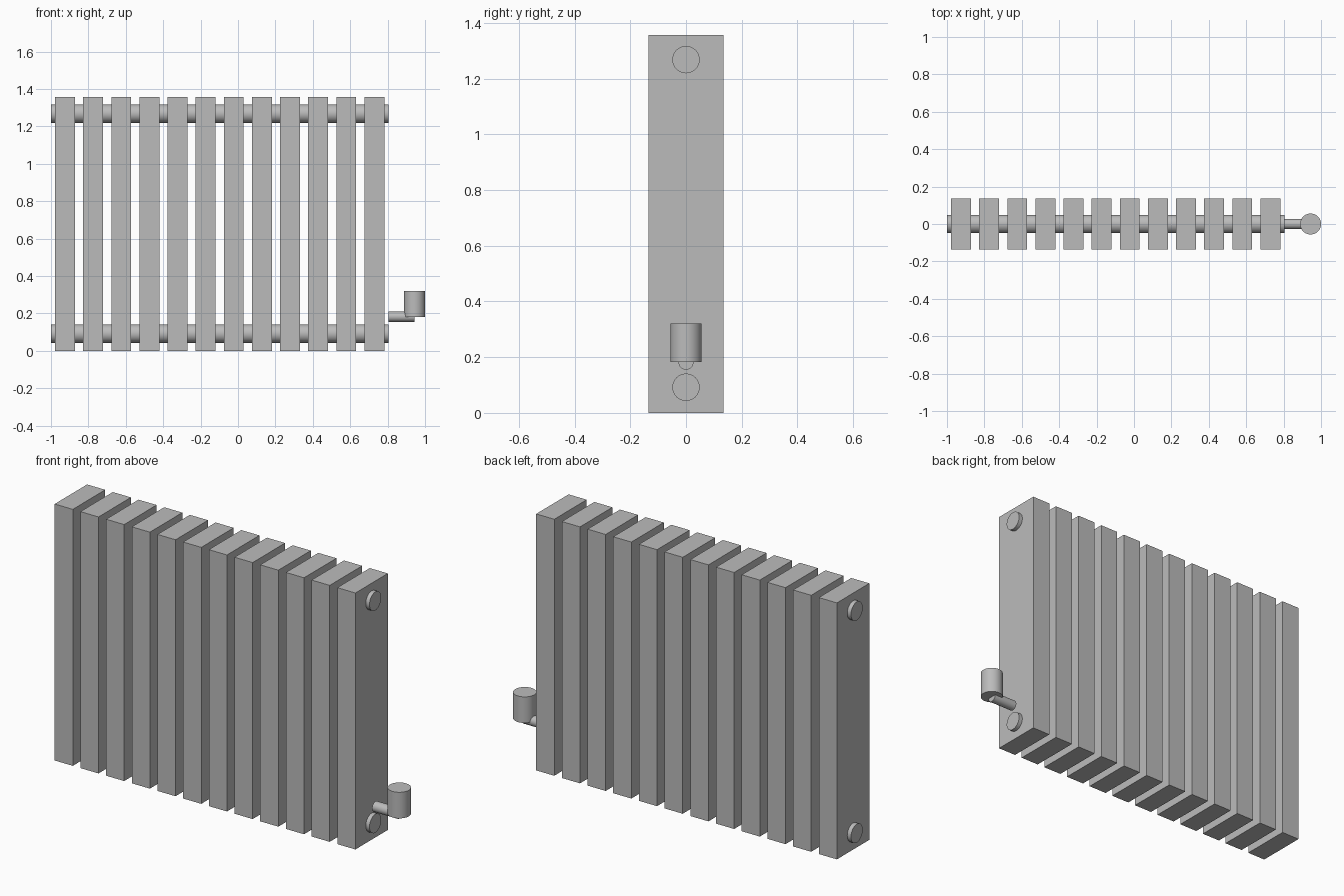
import bpy, math

if "Cube" in bpy.data.objects:
    bpy.data.objects.remove(bpy.data.objects["Cube"])

# One grey paint for the whole radiator
grey = bpy.data.materials.new("grey_paint")
grey.diffuse_color = (0.5, 0.5, 0.5, 1)
grey.use_nodes = True
grey.node_tree.nodes["Principled BSDF"].inputs["Base Color"].default_value = grey.diffuse_color


def finish(obj, name):
    obj.name = name
    obj.data.materials.append(grey)
    return obj


def box(name, center, size):
    bpy.ops.mesh.primitive_cube_add(size=1, location=center)
    obj = bpy.context.object
    obj.scale = size
    bpy.ops.object.transform_apply(location=False, rotation=False, scale=True)
    return finish(obj, name)


def cylinder(name, center, radius, length, along_x=False):
    rot = (0, math.pi / 2, 0) if along_x else (0, 0, 0)
    bpy.ops.mesh.primitive_cylinder_add(vertices=48, radius=radius, depth=length,
                                        location=center, rotation=rot)
    bpy.ops.object.shade_smooth_by_angle(angle=math.radians(30))
    return finish(bpy.context.object, name)


FINS, PITCH, FIN_W, DEPTH, HEIGHT = 12, 0.1504, 0.106, 0.271, 1.357
LEFT, RIGHT = -1.0, 0.804
MID = (LEFT + RIGHT) / 2

# Upright fins
for i in range(FINS):
    x = MID + (i - (FINS - 1) / 2) * PITCH
    box(f"fin_{i + 1}", (x, 0, HEIGHT / 2), (FIN_W, DEPTH, HEIGHT))

# Header tubes running through the fins
for name, z in (("bottom_tube", 0.092), ("top_tube", 1.268)):
    cylinder(name, (MID, 0, z), 0.049, RIGHT - LEFT, along_x=True)

# Valve stub pipe and upright valve knob
KNOB_X = 0.944
cylinder("valve_pipe", ((RIGHT + KNOB_X) / 2, 0, 0.182), 0.027, KNOB_X - RIGHT, along_x=True)
cylinder("valve_knob", (KNOB_X, 0, 0.251), 0.056, 0.138)
